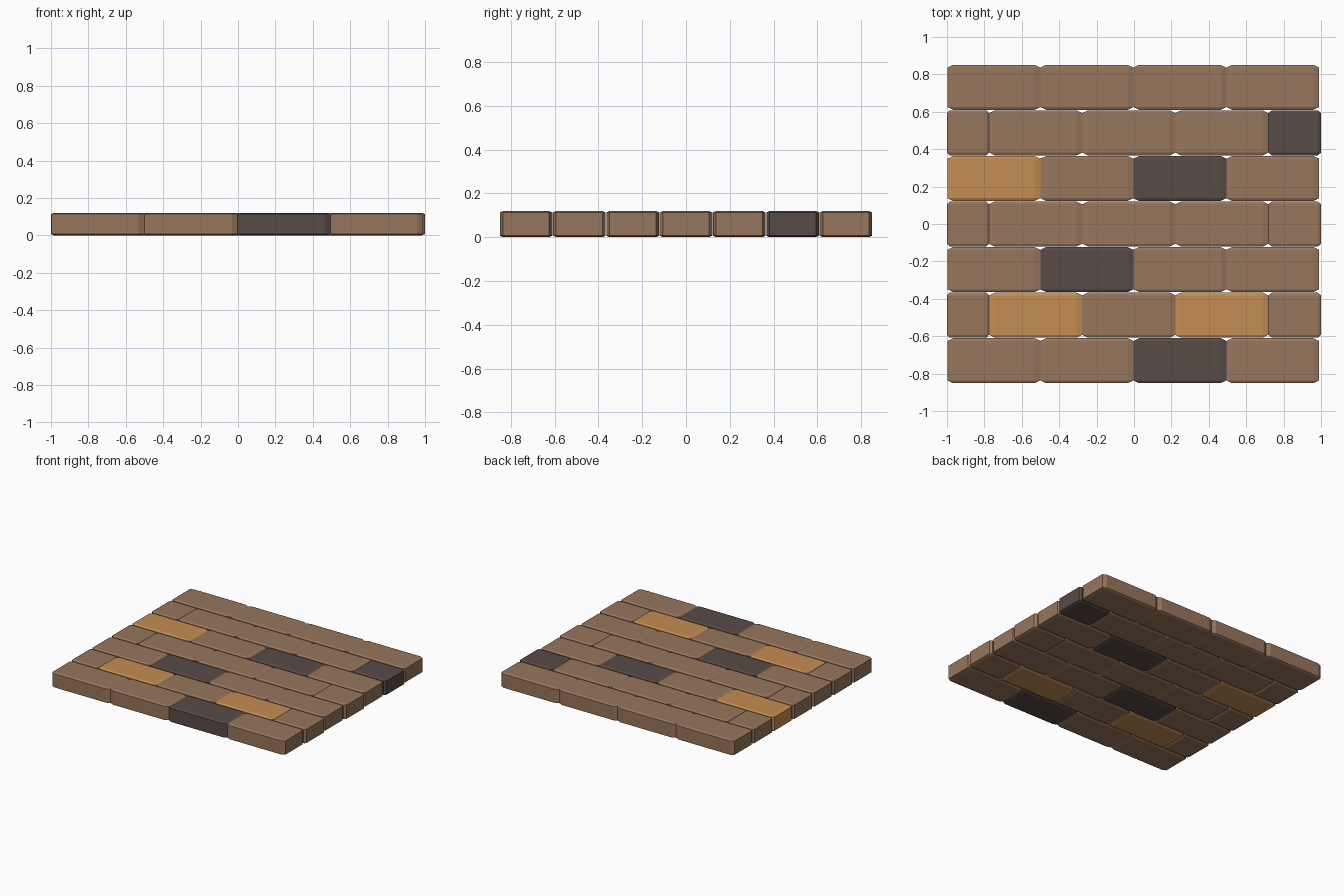
import bpy, bmesh
from mathutils import Matrix

if "Cube" in bpy.data.objects:
    bpy.data.objects.remove(bpy.data.objects["Cube"])

ROW_PITCH, BRICK_Y, BRICK_Z = 0.2436, 0.240, 0.12
BEVEL = 0.06  # fraction of each brick dimension


def material(name, rgb):
    m = bpy.data.materials.new(name)
    m.diffuse_color = (*rgb, 1)
    m.use_nodes = True
    m.node_tree.nodes["Principled BSDF"].inputs["Base Color"].default_value = m.diffuse_color
    return m


brown = material("brown_brick", (0.31, 0.18, 0.11))
amber = material("amber_brick", (0.55, 0.27, 0.085))
dark = material("dark_brick", (0.095, 0.07, 0.062))

# Brick end positions for the two alternating courses
EVEN = [-0.998, -0.501, -0.003, 0.494, 0.99]
ODD = [-1.0, -0.775, -0.277, 0.221, 0.719, 1.0]

# Coloured bricks by (row, column), row 0 at the front
COLOURS = {(0, 2): dark, (1, 1): amber, (1, 3): amber, (2, 1): dark,
           (4, 0): amber, (4, 2): dark, (5, 4): dark}


def brick(name, x0, x1, y, mat):
    """Chamfered block; the chamfer stretches with the brick size."""
    bm = bmesh.new()
    bmesh.ops.create_cube(bm, size=1)
    bmesh.ops.bevel(bm, geom=bm.edges[:], offset=BEVEL, segments=1,
                    profile=0.5, affect='EDGES')
    bmesh.ops.transform(bm, matrix=Matrix.Diagonal((x1 - x0, BRICK_Y, BRICK_Z, 1)),
                        verts=bm.verts)
    me = bpy.data.meshes.new(name)
    bm.to_mesh(me)
    bm.free()
    me.materials.append(mat)
    ob = bpy.data.objects.new(name, me)
    ob.location = ((x0 + x1) / 2, y, BRICK_Z / 2)
    bpy.context.collection.objects.link(ob)


# Seven courses of bricks in running bond
for row in range(7):
    ends = ODD if row % 2 else EVEN
    for col, (x0, x1) in enumerate(zip(ends, ends[1:])):
        brick(f"brick_row{row + 1}_{col + 1}", x0, x1, (row - 3) * ROW_PITCH,
              COLOURS.get((row, col), brown))
